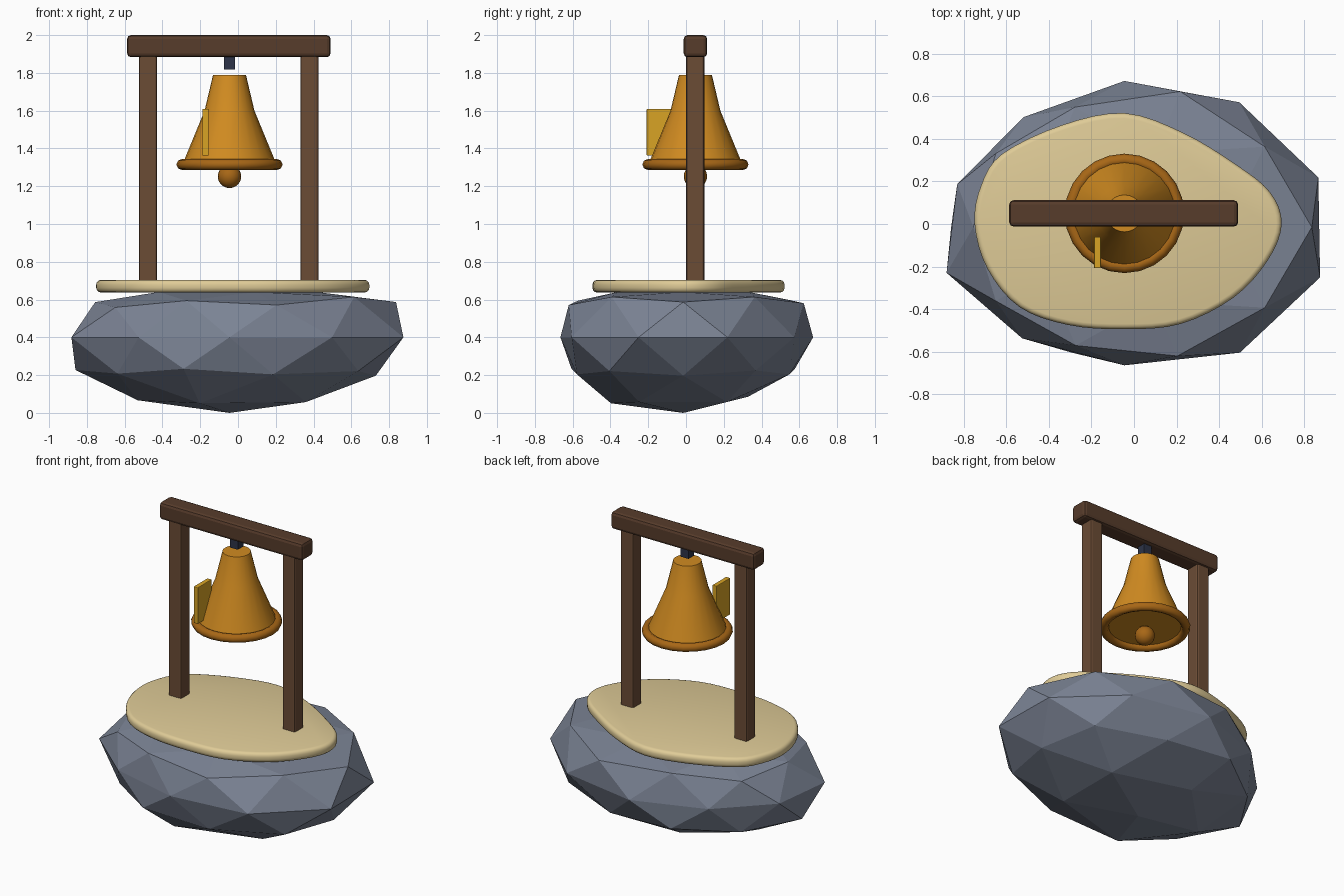
import bpy, bmesh, math
from mathutils import Vector

if "Cube" in bpy.data.objects:
    bpy.data.objects.remove(bpy.data.objects["Cube"])

CX, CY = -0.045, 0.05      # bell axis


def material(name, rgb):
    m = bpy.data.materials.new(name)
    m.diffuse_color = (*rgb, 1)
    m.use_nodes = True
    m.node_tree.nodes["Principled BSDF"].inputs["Base Color"].default_value = m.diffuse_color
    return m


STONE = material("stone", (0.20, 0.23, 0.30))
SAND = material("sand", (0.74, 0.60, 0.31))
WOOD = material("wood", (0.147, 0.072, 0.036))
DARK_WOOD = material("dark_wood", (0.095, 0.045, 0.024))
BRONZE = material("bronze", (0.64, 0.26, 0.015))
DARK_BRONZE = material("dark_bronze", (0.39, 0.135, 0.008))
GOLD = material("gold", (0.69, 0.37, 0.018))
IRON = material("iron", (0.026, 0.034, 0.065))


def finish(name, bm, mat, smooth=None):
    bmesh.ops.recalc_face_normals(bm, faces=bm.faces)
    me = bpy.data.meshes.new(name)
    bm.to_mesh(me)
    bm.free()
    me.materials.append(mat)
    ob = bpy.data.objects.new(name, me)
    bpy.context.collection.objects.link(ob)
    if smooth:
        bpy.ops.object.select_all(action='DESELECT')
        ob.select_set(True)
        bpy.context.view_layer.objects.active = ob
        bpy.ops.object.shade_smooth_by_angle(angle=math.radians(smooth))
    return ob


def box(name, lo, hi, mat, bevel=0.0):
    lo, hi = Vector(lo), Vector(hi)
    bm = bmesh.new()
    bmesh.ops.create_cube(bm, size=1)
    for v in bm.verts:
        v.co = (lo + hi) / 2 + v.co * (hi - lo)
    if bevel:
        bmesh.ops.bevel(bm, geom=bm.edges[:], offset=bevel, segments=2,
                        profile=0.5, affect='EDGES')
    return finish(name, bm, mat)


def loft(bm, rings, closed=False):
    """Bridge point rings; cap both ends unless the loop is closed."""
    rows = [[bm.verts.new(p) for p in r] for r in rings]
    pairs = list(zip(rows, rows[1:])) + ([(rows[-1], rows[0])] if closed else [])
    for a, b in pairs:
        for i in range(len(a)):
            j = (i + 1) % len(a)
            bm.faces.new((a[i], a[j], b[j], b[i]))
    if not closed:
        bm.faces.new(rows[0])
        bm.faces.new(rows[-1])


def lathe(name, profile, mat, closed=False, smooth=30, n=24):
    angles = [2 * math.pi * i / n for i in range(n)]
    bm = bmesh.new()
    loft(bm, [[(CX + r * math.cos(a), CY + r * math.sin(a), z) for a in angles]
              for r, z in profile], closed)
    return finish(name, bm, mat, smooth)


# Boulder: faceted icosphere, each ring pushed in or out, top flattened
RINGS = {  # level: (first angle, radial factors)
    17: (0, [1, 1, 1, 1, 1]),
    11: (36, [1.09, 1.005, 0.95, 0.99, 1.09]),
    9: (0, [1.12, 1.08, 0.95, 0.95, 1.025]),
    0: (18, [1.09, 1.045, 0.99, 0.92, 0.94, 1.0, 0.93, 0.935, 1.05, 1.1]),
    -9: (36, [1.05, 1.0, 1.036, 1.0, 1.07]),
    -11: (0, [1.035, 1.0, 0.98, 0.98, 1.0]),
    -17: (36, [1.08, 0.99, 1.05, 1.1, 1.08]),
}
bm = bmesh.new()
bmesh.ops.create_icosphere(bm, subdivisions=2, radius=1)
for v in bm.verts:
    level = round(v.co.z * 20)
    f = 0.4 / 0.373
    if level in RINGS:
        start, factors = RINGS[level]
        n = len(factors)
        turn = (math.degrees(math.atan2(v.co.y, v.co.x)) - start) % 360
        f = factors[round(turn * n / 360) % n]
    v.co = (CX + v.co.x * 0.88 * f, -0.015 + v.co.y * 0.695 * f,
            max(0, min(0.64, 0.4 + v.co.z * 0.373 * f)))
finish("boulder", bm, STONE)

# Sand slab: smooth outline with a rounded rim
OUTLINE = [Vector(p) for p in (
    (0.695, 0.0), (0.64, 0.15), (0.48, 0.28), (0.23, 0.43), (-0.045, 0.522),
    (-0.34, 0.465), (-0.62, 0.33), (-0.72, 0.18), (-0.75, 0.0), (-0.69, -0.21),
    (-0.54, -0.39), (-0.31, -0.475), (-0.045, -0.495), (0.22, -0.47),
    (0.47, -0.345), (0.63, -0.17))]
edge = []
for i in range(len(OUTLINE)):
    p0, p1, p2, p3 = (OUTLINE[(i + k) % len(OUTLINE)] for k in (-1, 0, 1, 2))
    for t in (0, 0.25, 0.5, 0.75):
        edge.append(0.5 * (2 * p1 + (p2 - p0) * t
                           + (2 * p0 - 5 * p1 + 4 * p2 - p3) * t * t
                           + (3 * p1 - p0 - 3 * p2 + p3) * t ** 3))
mid = Vector((CX, 0))
R = 0.025
steps = [math.radians(a) for a in (90, 60, 30, 0)]
rim = [(R * (1 - math.cos(a)), 0.637 + R * (1 - math.sin(a))) for a in steps]
rim += [(R * (1 - math.cos(a)), 0.704 - R * (1 - math.sin(a))) for a in steps[::-1]]
bm = bmesh.new()
loft(bm, [[(*(p - (p - mid).normalized() * inset), z) for p in edge]
          for inset, z in rim])
finish("sand_slab", bm, SAND, 40)

# Wooden frame
for side, x in (("left", -0.476), ("right", 0.378)):
    box(side + "_post", (x - 0.048, 0.001, 0.69), (x + 0.048, 0.097, 1.9), WOOD, 0.012)
box("cross_beam", (-0.587, -0.012, 1.883), (0.49, 0.112, 2.0), DARK_WOOD, 0.02)
box("hanger", (CX - 0.03, CY - 0.03, 1.818), (CX + 0.03, CY + 0.03, 1.89), IRON)

# Bell body, lip, clapper
lathe("bell_body", [(0.245, 1.315), (0.237, 1.345), (0.132, 1.6), (0.087, 1.79)], BRONZE)
lathe("bell_lip", [(0.252 + 0.029 * math.cos(k * math.pi / 4),
                    1.315 + 0.029 * math.sin(k * math.pi / 4)) for k in range(8)],
      DARK_BRONZE, closed=True, smooth=60)
bm = bmesh.new()
bmesh.ops.create_uvsphere(bm, u_segments=16, v_segments=10, radius=0.062)
bmesh.ops.translate(bm, verts=bm.verts, vec=(CX, CY, 1.252))
finish("clapper", bm, DARK_BRONZE, 60)

# Thin plate beside the bell
box("side_plate", (-0.188, -0.208, 1.362), (-0.156, -0.06, 1.61), GOLD, 0.004)
